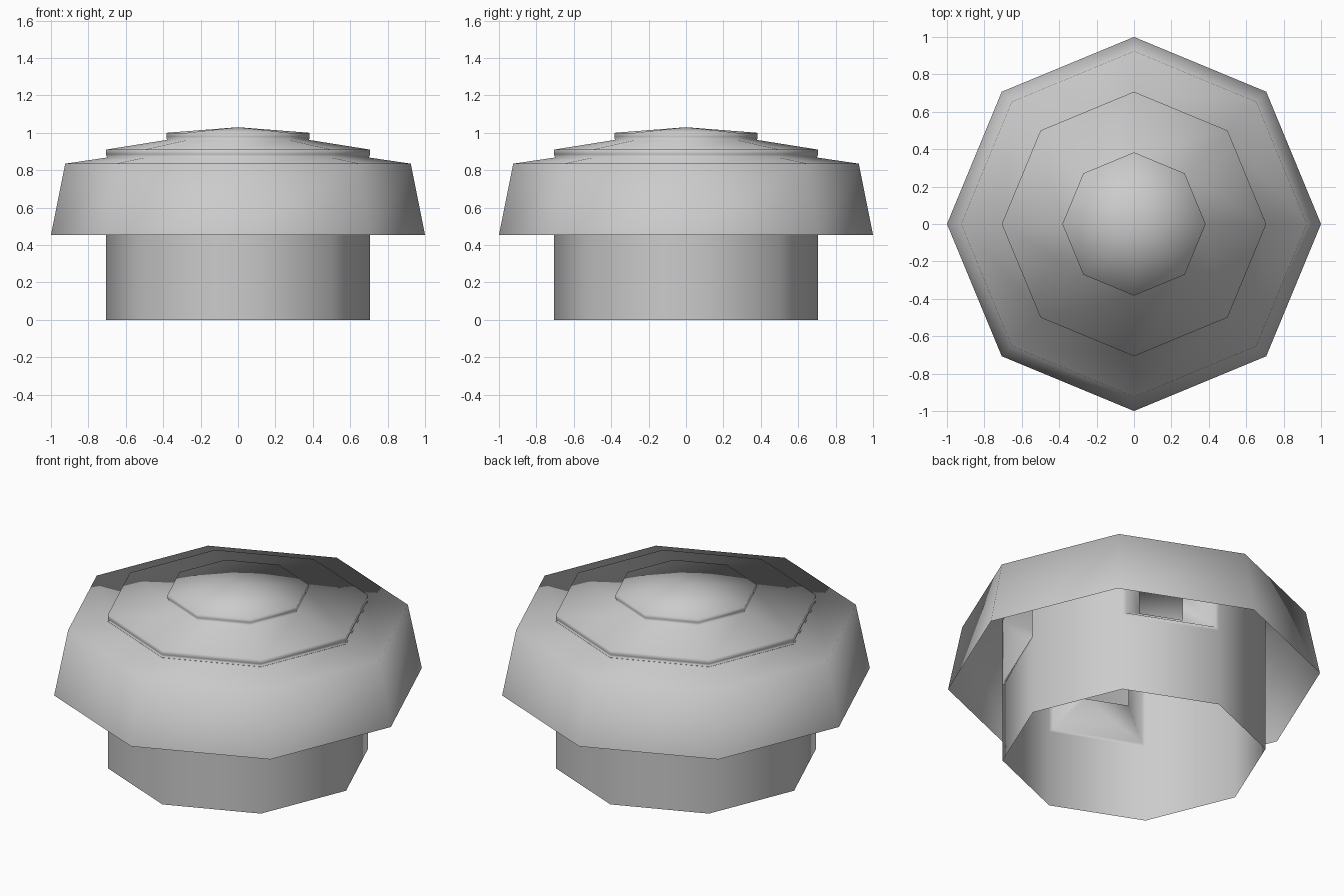
import bpy, math
from mathutils import Vector

if "Cube" in bpy.data.objects:
    bpy.data.objects.remove(bpy.data.objects["Cube"])

SIDES = 8


def make_object(name, verts, faces):
    mesh = bpy.data.meshes.new(name)
    mesh.from_pydata(verts, [], faces)
    mesh.update()
    for p in mesh.polygons:
        p.use_smooth = True
    obj = bpy.data.objects.new(name, mesh)
    bpy.context.collection.objects.link(obj)
    return obj


def corner(k, r, z):
    a = math.tau * k / SIDES
    return Vector((r * math.cos(a), r * math.sin(a), z))


# Cap: hollow octagonal shell with two small terraces on top
profile = [(1.0, 0.455), (0.924, 0.835), (0.70, 0.868), (0.707, 0.885),
           (0.707, 0.91), (0.38, 0.962), (0.383, 0.98), (0.383, 1.0)]
verts = [corner(k, r, z) for r, z in profile for k in range(SIDES)]
faces = []
for i in range(len(profile) - 1):
    for k in range(SIDES):
        n = (k + 1) % SIDES
        a, b = i * SIDES, (i + 1) * SIDES
        faces.append((a + k, a + n, b + n, b + k))
verts.append(Vector((0, 0, 1.03)))
last = (len(profile) - 1) * SIDES
faces += [(last + k, last + (k + 1) % SIDES, len(verts) - 1) for k in range(SIDES)]
make_object("cap", verts, faces)

# Stem: open octagonal tube, every other upper panel has a tapered vent
R, SPLIT, TOP = 0.707, 0.455, 0.868
verts = [corner(k, R, z) for z in (0, SPLIT, TOP) for k in range(SIDES)]
faces = []
for k in range(SIDES):
    n = (k + 1) % SIDES
    faces.append((k, n, SIDES + n, SIDES + k))
    panel = (SIDES + k, SIDES + n, 2 * SIDES + n, 2 * SIDES + k)
    if k % 2 == 0:
        faces.append(panel)
        continue
    # Vent: inset frame, then a funnel narrowing inward to an open end
    a = math.tau * (k + 0.5) / SIDES
    out = Vector((math.cos(a), math.sin(a), 0))
    side = Vector((-math.sin(a), math.cos(a), 0))
    apothem = R * math.cos(math.pi / SIDES)
    prev = panel
    for d, half, z0, z1 in [(apothem, 0.25, 0.475, 0.85), (0.48, 0.12, 0.59, 0.74)]:
        s = len(verts)
        for w, z in [(-half, z0), (half, z0), (half, z1), (-half, z1)]:
            verts.append(out * d + side * w + Vector((0, 0, z)))
        loop = (s, s + 1, s + 2, s + 3)
        for j in range(4):
            m = (j + 1) % 4
            faces.append((prev[j], prev[m], loop[m], loop[j]))
        prev = loop
make_object("stem", verts, faces)
